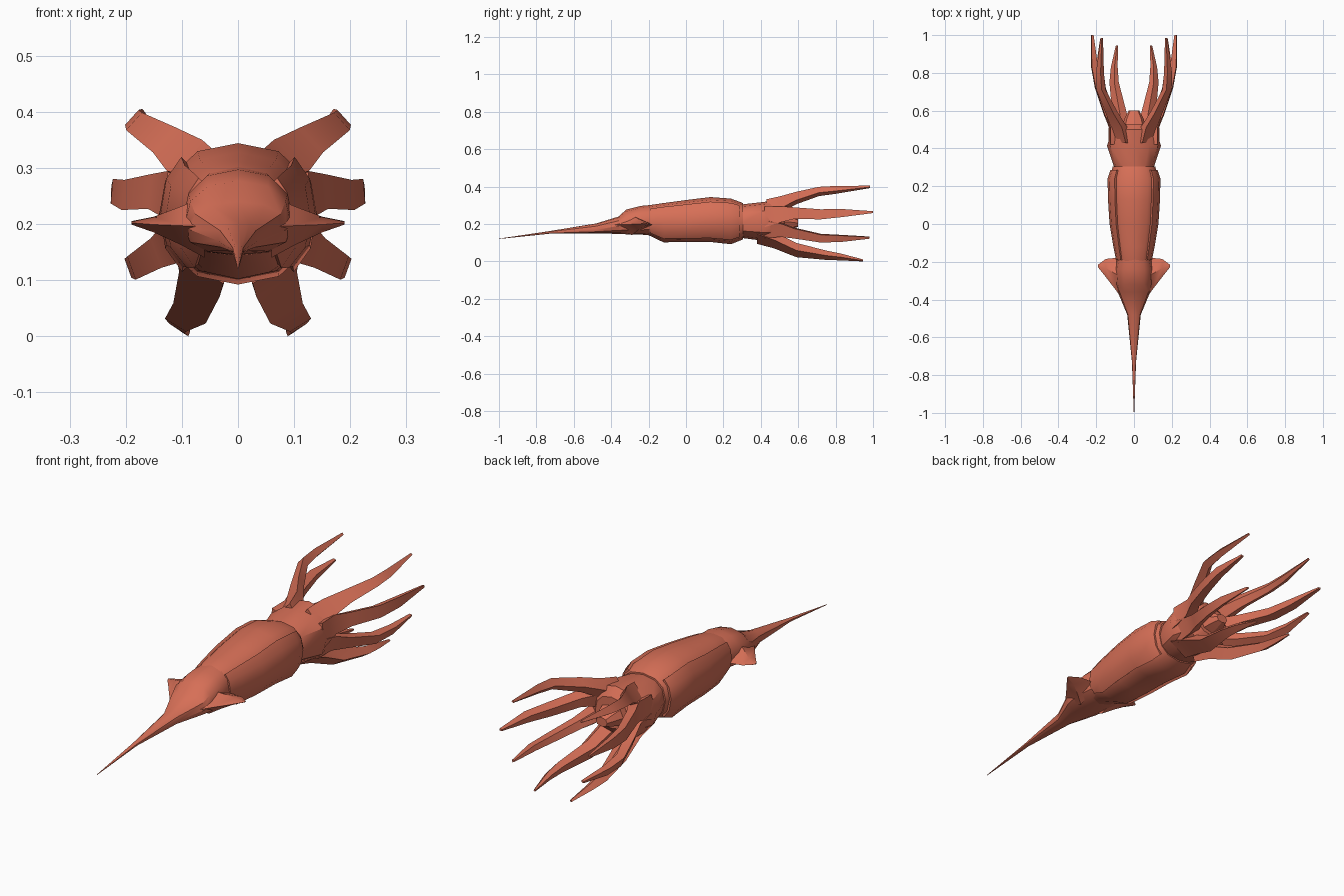
import bpy, bmesh, math
from mathutils import Vector

skin = bpy.data.materials.new("coral_red")
skin.diffuse_color = (0.68, 0.16, 0.095, 1)


def loft(name, rings, mirror=False, angle=35):
    """Skin a closed tube through rings of equal point count, capped at both ends."""
    bm = bmesh.new()
    rows = [[bm.verts.new(p) for p in ring] for ring in rings]
    n = len(rows[0])
    for a, b in zip(rows, rows[1:]):
        for i in range(n):
            j = (i + 1) % n
            bm.faces.new((a[i], a[j], b[j], b[i]))
    bm.faces.new(rows[0])
    bm.faces.new(rows[-1][::-1])
    if mirror:
        geo = bm.verts[:] + bm.edges[:] + bm.faces[:]
        copy = bmesh.ops.duplicate(bm, geom=geo)["geom"]
        for v in copy:
            if isinstance(v, bmesh.types.BMVert):
                v.co.x *= -1
    bmesh.ops.recalc_face_normals(bm, faces=bm.faces[:])
    mesh = bpy.data.meshes.new(name)
    bm.to_mesh(mesh)
    bm.free()
    mesh.materials.append(skin)
    ob = bpy.data.objects.new(name, mesh)
    bpy.context.collection.objects.link(ob)
    bpy.ops.object.select_all(action='DESELECT')
    ob.select_set(True)
    bpy.context.view_layer.objects.active = ob
    bpy.ops.object.shade_smooth_by_angle(angle=math.radians(angle))
    return ob


def point(station, deg, grow=1.0):
    """Point on a body section: station = y, half width, top, bottom, widest height."""
    y, w, top, bot, mid = station
    c, s = math.cos(math.radians(deg)), math.sin(math.radians(deg))
    # slightly squared-off oval
    x = w * math.copysign(abs(c) ** 0.85, c)
    z = (top - mid if s > 0 else mid - bot) * math.copysign(abs(s) ** 0.85, s)
    return Vector((x * grow, y, mid + z * grow))


def body(name, stations, sides=12, angle=35):
    step = 360 / sides
    return loft(name, [[point(s, i * step) for i in range(sides)] for s in stations], angle=angle)


# Mantle
mantle = [
    (-0.32, 0.060, 0.260, 0.150, 0.20),
    (-0.20, 0.088, 0.300, 0.140, 0.21),
    (-0.12, 0.103, 0.312, 0.102, 0.21),
    (0.00, 0.122, 0.328, 0.104, 0.21),
    (0.13, 0.130, 0.344, 0.104, 0.22),
    (0.24, 0.132, 0.336, 0.092, 0.22),
    (0.305, 0.112, 0.312, 0.118, 0.22),
]
body("mantle", mantle)

# Raised side panels on the mantle
panel_stations = [(-0.19, 0.090, 0.300, 0.138, 0.21)] + mantle[2:6] + [(0.285, 0.118, 0.320, 0.11, 0.22)]
panel_angles = (-48, -24, 0, 24, 46)
loft("mantle_side_panel",
     [[point(s, a, 1.06) for a in panel_angles] + [point(s, a, 0.92) for a in panel_angles[::-1]]
      for s in panel_stations], mirror=True)

# Pointed snout and hood
body("snout", [
    (-1.00, 0.0012, 0.122, 0.120, 0.121),
    (-0.73, 0.011, 0.162, 0.148, 0.154),
    (-0.48, 0.036, 0.203, 0.150, 0.170),
    (-0.36, 0.086, 0.240, 0.147, 0.190),
    (-0.32, 0.096, 0.277, 0.145, 0.195),
    (-0.24, 0.100, 0.297, 0.143, 0.200),
    (-0.185, 0.090, 0.302, 0.145, 0.205),
])


# Fins
def fin_ring(x, y0, y1, z, t):
    m = (y0 + y1) / 2
    return [(x, y0, z), (x, m, z + t), (x, y1, z), (x, m, z - t)]


loft("fin", [
    fin_ring(0.06, -0.40, -0.18, 0.195, 0.055),
    fin_ring(0.10, -0.345, -0.18, 0.197, 0.035),
    fin_ring(0.15, -0.280, -0.185, 0.199, 0.014),
    fin_ring(0.19, -0.230, -0.215, 0.202, 0.003),
], mirror=True)

# Head
body("head", [
    (0.26, 0.095, 0.300, 0.130, 0.21),
    (0.31, 0.108, 0.306, 0.124, 0.21),
    (0.415, 0.143, 0.318, 0.110, 0.21),
    (0.50, 0.115, 0.328, 0.115, 0.21),
    (0.53, 0.080, 0.290, 0.150, 0.21),
])

# Beak
body("beak", [
    (0.48, 0.075, 0.270, 0.150, 0.21),
    (0.56, 0.050, 0.245, 0.170, 0.21),
    (0.60, 0.028, 0.225, 0.185, 0.205),
], sides=8, angle=20)


# Arms: flat tapering ribbons facing outward from the head axis
def arm(name, deg, path):
    out = Vector((math.cos(math.radians(deg)), 0, math.sin(math.radians(deg))))
    side = Vector((-out.z, 0, out.x))
    rings = []
    for x, y, z, w, t in path:
        c = Vector((x, y, z))
        rings.append([c + out * t / 2 + side * w / 2, c + out * t / 2 - side * w / 2,
                      c - out * t / 2 - side * w * 0.32, c - out * t / 2 + side * w * 0.32])
    loft(name, rings, mirror=True, angle=25)


arm("upper_arm", 42, [
    (0.055, 0.43, 0.275, 0.10, 0.06), (0.072, 0.51, 0.300, 0.085, 0.055),
    (0.115, 0.59, 0.335, 0.060, 0.045), (0.172, 0.71, 0.371, 0.042, 0.036),
    (0.178, 0.80, 0.380, 0.036, 0.030), (0.170, 0.985, 0.398, 0.010, 0.010)])
arm("upper_side_arm", 5, [
    (0.095, 0.42, 0.235, 0.11, 0.07), (0.100, 0.51, 0.250, 0.085, 0.055),
    (0.135, 0.58, 0.256, 0.062, 0.046), (0.185, 0.72, 0.250, 0.054, 0.040),
    (0.208, 0.83, 0.257, 0.044, 0.034), (0.220, 1.00, 0.263, 0.010, 0.012)])
arm("lower_side_arm", -20, [
    (0.085, 0.42, 0.185, 0.10, 0.07), (0.095, 0.51, 0.175, 0.075, 0.055),
    (0.125, 0.58, 0.156, 0.056, 0.044), (0.172, 0.72, 0.128, 0.044, 0.038),
    (0.182, 0.83, 0.126, 0.036, 0.030), (0.172, 0.98, 0.128, 0.010, 0.012)])
arm("bottom_arm", -58, [
    (0.050, 0.38, 0.150, 0.10, 0.07), (0.053, 0.47, 0.118, 0.085, 0.060),
    (0.072, 0.59, 0.064, 0.068, 0.055), (0.102, 0.75, 0.035, 0.044, 0.036),
    (0.102, 0.83, 0.025, 0.032, 0.026), (0.090, 0.945, 0.006, 0.009, 0.009)])
